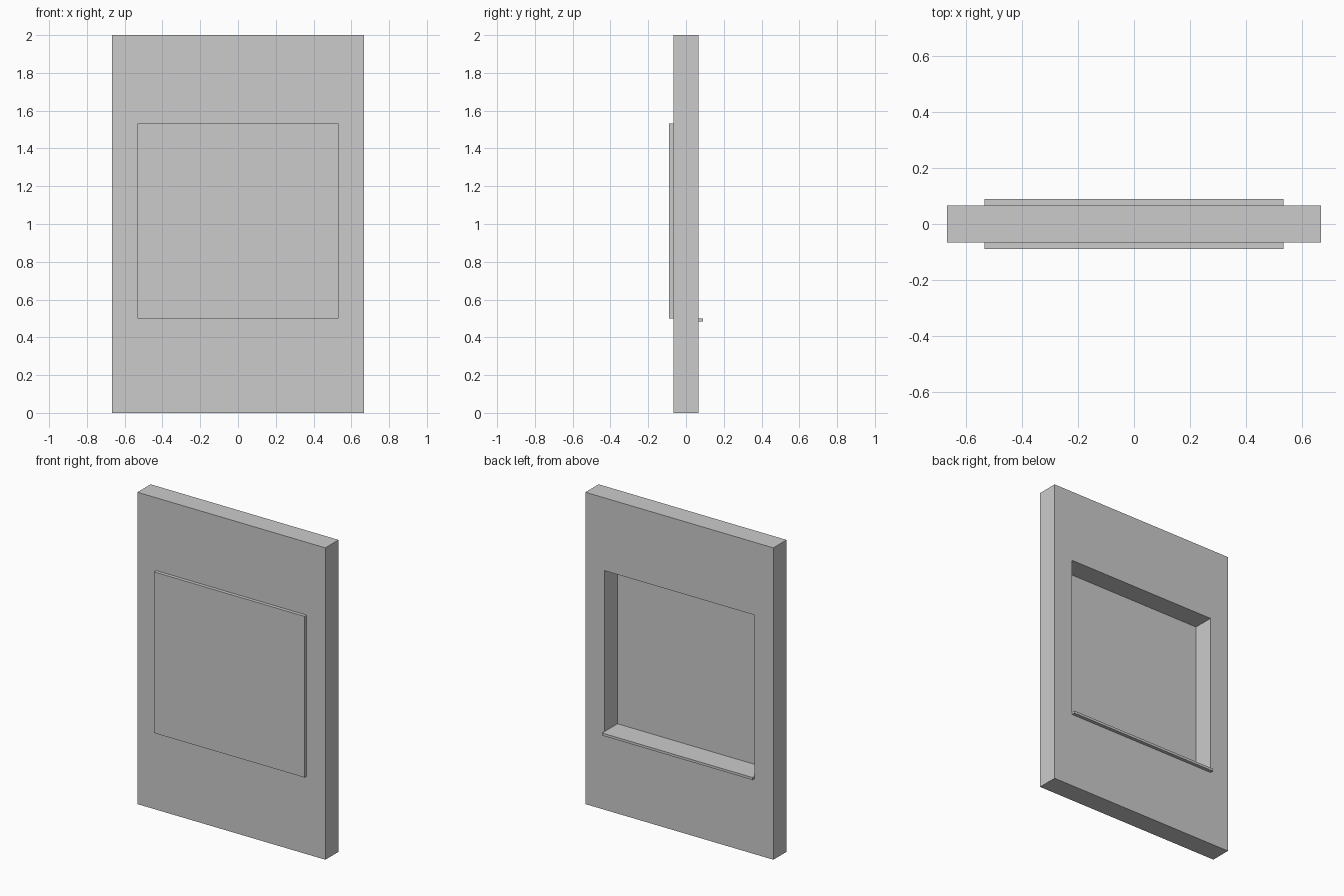
import bpy
import bmesh

default = bpy.data.objects.get("Cube")
if default:
    bpy.data.objects.remove(default, do_unlink=True)

HALF_W, HEIGHT, HALF_T = 0.6667, 2.0, 0.0667        # wall
OPEN_W, OPEN_LOW, OPEN_TOP = 0.5333, 0.5, 1.5333    # window opening
LIP = 0.022                                         # pane and sill projection

grey = bpy.data.materials.new("light grey")
grey.use_nodes = True
colour = (0.6, 0.6, 0.6, 1)
grey.diffuse_color = colour
grey.node_tree.nodes["Principled BSDF"].inputs["Base Color"].default_value = colour


def finish(name, bm):
    bmesh.ops.recalc_face_normals(bm, faces=bm.faces)
    mesh = bpy.data.meshes.new(name)
    bm.to_mesh(mesh)
    bm.free()
    mesh.materials.append(grey)
    obj = bpy.data.objects.new(name, mesh)
    bpy.context.collection.objects.link(obj)


def rectangle(bm, half_w, low, top, y):
    corners = ((-half_w, low), (half_w, low), (half_w, top), (-half_w, top))
    return [bm.verts.new((x, y, z)) for x, z in corners]


def bridge(bm, a, b):
    for i in range(4):
        j = (i + 1) % 4
        bm.faces.new((a[i], a[j], b[j], b[i]))


def box(name, half_w, low, top, front, back):
    bm = bmesh.new()
    a = rectangle(bm, half_w, low, top, front)
    b = rectangle(bm, half_w, low, top, back)
    bridge(bm, a, b)
    bm.faces.new(a)
    bm.faces.new(b)
    finish(name, bm)


# Wall with a rectangular opening: a closed ring of four loops
bm = bmesh.new()
loops = [
    rectangle(bm, HALF_W, 0, HEIGHT, -HALF_T),
    rectangle(bm, HALF_W, 0, HEIGHT, HALF_T),
    rectangle(bm, OPEN_W, OPEN_LOW, OPEN_TOP, HALF_T),
    rectangle(bm, OPEN_W, OPEN_LOW, OPEN_TOP, -HALF_T),
]
for i in range(4):
    bridge(bm, loops[i], loops[(i + 1) % 4])
finish("wall", bm)

# Pane covering the opening on the front
box("window_pane", OPEN_W, OPEN_LOW, OPEN_TOP, -HALF_T - LIP, -HALF_T)

# Thin sill on the back, flush with the floor of the opening
box("window_sill", OPEN_W, OPEN_LOW - 0.016, OPEN_LOW, HALF_T, HALF_T + LIP)
